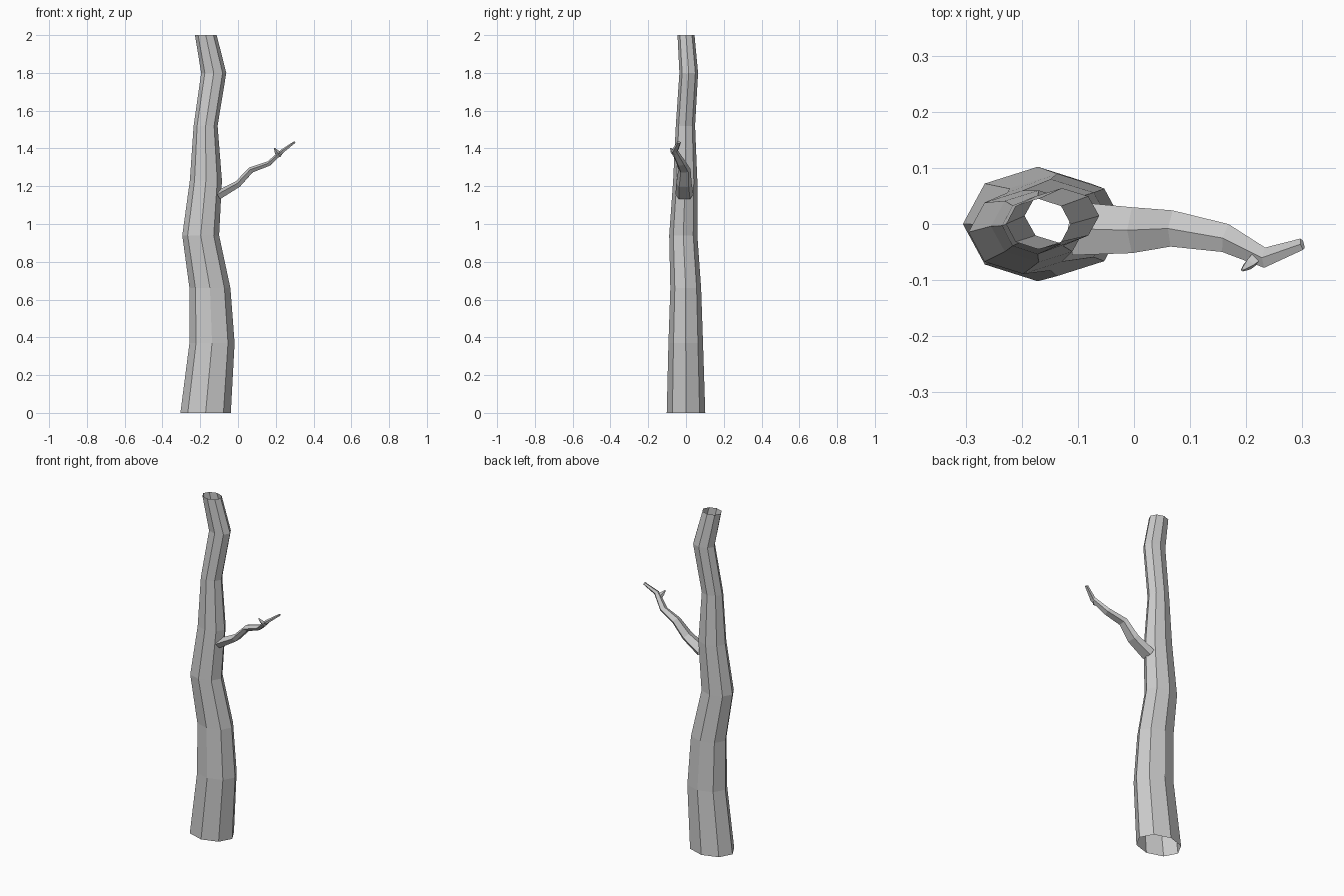
import bpy, bmesh
from math import cos, sin, pi
from mathutils import Vector

if "Cube" in bpy.data.objects:
    bpy.data.objects.remove(bpy.data.objects["Cube"])


def loft(name, rings, cap_end=False):
    """Skin a list of equal-length point rings with flat quads."""
    bm = bmesh.new()
    loops = [[bm.verts.new(p) for p in ring] for ring in rings]
    n = len(loops[0])
    for a, b in zip(loops, loops[1:]):
        for i in range(n):
            j = (i + 1) % n
            bm.faces.new((a[i], a[j], b[j], b[i]))
    if cap_end:
        bm.faces.new(loops[-1])
    bmesh.ops.recalc_face_normals(bm, faces=bm.faces)
    mesh = bpy.data.meshes.new(name)
    bm.to_mesh(mesh)
    bm.free()
    obj = bpy.data.objects.new(name, mesh)
    bpy.context.collection.objects.link(obj)
    return obj


def limb_rings(path, sides):
    """Rings square to a path of (x, y, z, half width in y, half thickness)."""
    pts = [Vector(p[:3]) for p in path]
    rings = []
    for i, p in enumerate(path):
        t = (pts[min(i + 1, len(pts) - 1)] - pts[max(i - 1, 0)]).normalized()
        across = Vector((0, 1, 0))
        across = (across - t * across.dot(t)).normalized()
        up = t.cross(across)
        if up.z < 0:
            up = -up
        rings.append([pts[i] + across * (p[3] * sin(2 * pi * k / sides))
                      + up * (p[4] * cos(2 * pi * k / sides)) for k in range(sides)])
    return rings


# Trunk: open eight-sided tube, level rings of (z, x min, x max, y min, y max)
trunk = [
    (0.00, -0.305, -0.038, -0.102, 0.102),
    (0.37, -0.257, -0.018, -0.093, 0.090),
    (0.66, -0.257, -0.040, -0.083, 0.080),
    (0.94, -0.295, -0.100, -0.089, 0.060),
    (1.23, -0.255, -0.085, -0.068, 0.060),
    (1.52, -0.235, -0.108, -0.054, 0.048),
    (1.80, -0.195, -0.062, -0.035, 0.064),
    (2.00, -0.228, -0.113, -0.045, 0.045),
]
loft("trunk", [[((x0 + x1) / 2 + (x1 - x0) / 2 * cos(k * pi / 4),
                 (y0 + y1) / 2 + (y1 - y0) / 2 * sin(k * pi / 4), z)
                for k in range(8)] for z, x0, x1, y0, y1 in trunk])

# Side branch
branch = [
    (-0.105, -0.008, 1.150, 0.050, 0.026),
    (0.000, -0.011, 1.210, 0.043, 0.020),
    (0.070, -0.008, 1.285, 0.034, 0.017),
    (0.165, -0.025, 1.320, 0.027, 0.014),
    (0.235, -0.060, 1.385, 0.019, 0.011),
    (0.300, -0.036, 1.433, 0.011, 0.006),
]
loft("branch", limb_rings(branch, 5), cap_end=True)

# Small twig on the branch
twig = [
    (0.222, -0.056, 1.362, 0.013, 0.018),
    (0.205, -0.072, 1.382, 0.010, 0.012),
    (0.193, -0.082, 1.402, 0.003, 0.003),
]
loft("twig", limb_rings(twig, 4), cap_end=True)
